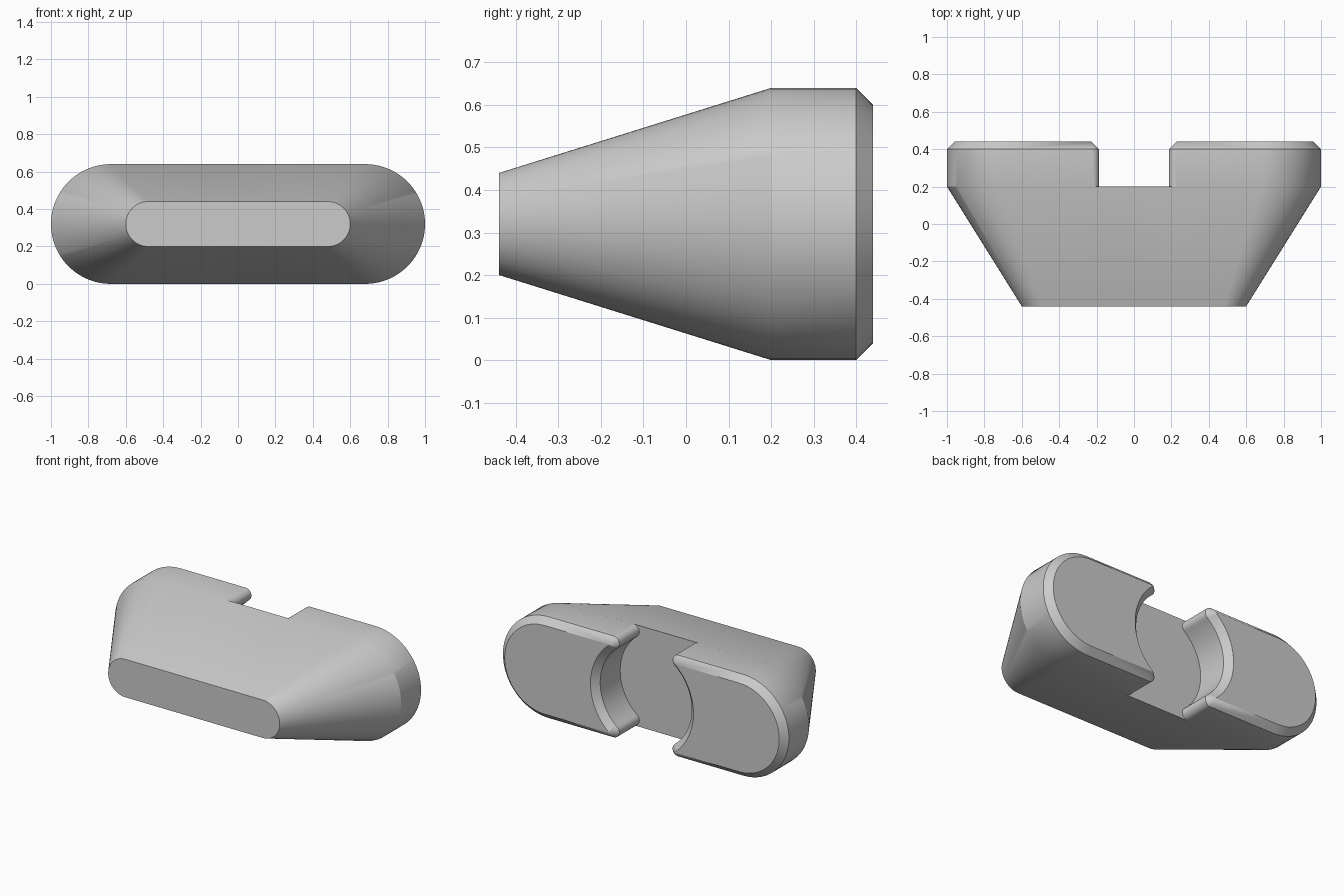
import bpy
import bmesh
from math import radians, cos, sin, sqrt, atan2, degrees

cube = bpy.data.objects.get("Cube")
if cube:
    bpy.data.objects.remove(cube, do_unlink=True)

MID = 0.32       # height of the centre line
R = 0.32         # end radius, also the radius of the central recess
FILLET = 0.04    # rounding of the pad tips, also the chamfer size
FLOOR, SHOULDER, BACK, FRONT = 0.2, 0.4, 0.44, -0.44
TIP_Z = R - FILLET
TIP_X = sqrt((R + FILLET) ** 2 - TIP_Z ** 2)
TIP_ANGLE = degrees(atan2(TIP_Z, TIP_X))


def arc(cx, cz, r, start, end, steps):
    angles = [radians(start + (end - start) * i / steps) for i in range(steps + 1)]
    return [(cx + r * cos(a), cz + r * sin(a)) for a in angles]


def pad_outline(inset):
    """Outer round end, then the inner concave side with rounded tips."""
    r = FILLET - inset
    outer = arc(0.68, 0, R - inset, -90, 90, 48)
    inner = arc(TIP_X, TIP_Z, r, 90, 180 + TIP_ANGLE, 12)
    inner += arc(0, 0, R + inset, TIP_ANGLE, -TIP_ANGLE, 40)[1:-1]
    inner += arc(TIP_X, -TIP_Z, r, 180 - TIP_ANGLE, 270, 12)
    return outer, inner


def body_outline(cx, r, tip_x):
    half = [(tip_x, -r)] + arc(cx, 0, r, -90, 90, 48) + [(tip_x, r)]
    return half + [(-x, -z) for x, z in half]


bm = bmesh.new()


def ring(points, y, side=1):
    return [bm.verts.new((side * x, y, z + MID)) for x, z in points]


def bridge(a, b):
    for i in range(len(a)):
        j = (i + 1) % len(a)
        bm.faces.new((a[i], a[j], b[j], b[i]))


# Tapered body with a flat front end
front = ring(body_outline(0.48, 0.12, 0.16), FRONT)
bridge(front, ring(body_outline(0.68, R, TIP_X), FLOOR))
bm.faces.new(front)

# Two raised pads with chamfered rims
outer, inner = pad_outline(0)
outer_in, inner_in = pad_outline(FILLET)
for side in (1, -1):
    base = ring(outer + inner, FLOOR, side)
    shoulder = ring(outer + inner, SHOULDER, side)
    rim = ring(outer_in + inner_in, BACK, side)
    bridge(base, shoulder)
    bridge(shoulder, rim)
    bm.faces.new(rim)

# Floor of the recess between the pads
bm.faces.new(ring(inner + [(-x, -z) for x, z in inner], FLOOR))

bmesh.ops.remove_doubles(bm, verts=bm.verts, dist=0.0001)
bmesh.ops.recalc_face_normals(bm, faces=bm.faces)
mesh = bpy.data.meshes.new("tapered_block")
bm.to_mesh(mesh)
bm.free()

# Single grey material
grey = bpy.data.materials.new("plain grey")
grey.use_nodes = True
colour = (0.6, 0.6, 0.6, 1)
grey.diffuse_color = colour
grey.node_tree.nodes["Principled BSDF"].inputs["Base Color"].default_value = colour
mesh.materials.append(grey)

block = bpy.data.objects.new("tapered_block", mesh)
bpy.context.collection.objects.link(block)
bpy.ops.object.select_all(action="DESELECT")
block.select_set(True)
bpy.context.view_layer.objects.active = block
bpy.ops.object.shade_smooth_by_angle(angle=radians(30))
